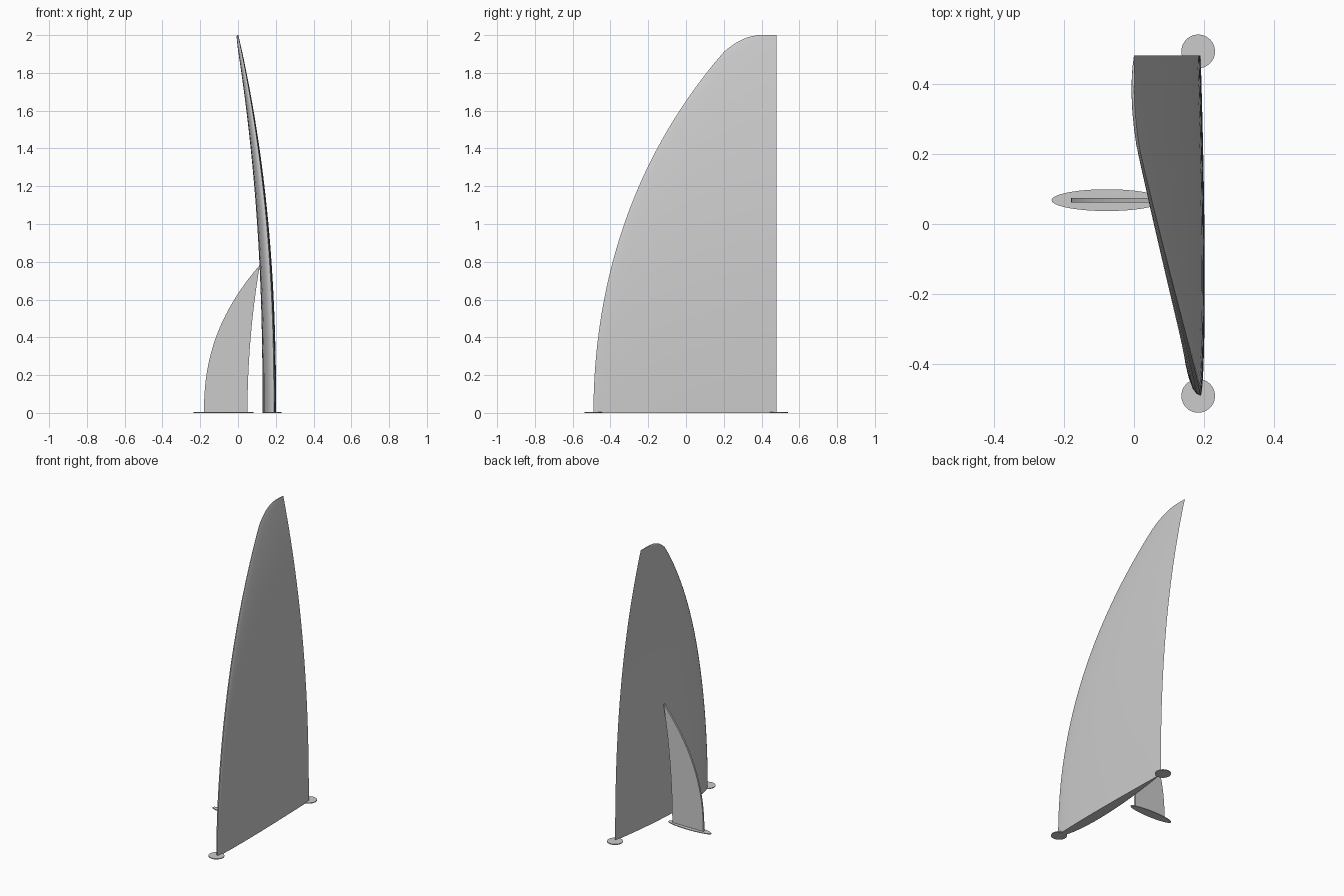
import bpy, bmesh, math

cube = bpy.data.objects.get("Cube")
if cube:
    bpy.data.objects.remove(cube)

HEIGHT = 2.0
TRAIL_Y = 0.48
BASE_X = 0.19
SHOULDER = 1.91

grey = bpy.data.materials.new("light_grey")
grey.use_nodes = True
grey.diffuse_color = (0.6, 0.6, 0.6, 1)
grey.node_tree.nodes["Principled BSDF"].inputs["Base Color"].default_value = (0.6, 0.6, 0.6, 1)


def loft(name, rings, smooth=False):
    """Skin a stack of closed rings and cap both ends."""
    bm = bmesh.new()
    loops = [[bm.verts.new(p) for p in ring] for ring in rings]
    for low, high in zip(loops, loops[1:]):
        for i in range(len(low)):
            j = (i + 1) % len(low)
            bm.faces.new((low[i], low[j], high[j], high[i]))
    bm.faces.new(loops[0][::-1])
    bm.faces.new(loops[-1])
    bmesh.ops.recalc_face_normals(bm, faces=bm.faces)
    mesh = bpy.data.meshes.new(name)
    bm.to_mesh(mesh)
    bm.free()
    mesh.materials.append(grey)
    obj = bpy.data.objects.new(name, mesh)
    bpy.context.collection.objects.link(obj)
    if smooth:
        bpy.ops.object.select_all(action="DESELECT")
        obj.select_set(True)
        bpy.context.view_layer.objects.active = obj
        bpy.ops.object.shade_smooth_by_angle(angle=math.radians(35))
    return obj


# Tall sail: a wing section that shortens and leans sideways as it rises
def leading_y(z):
    if z < SHOULDER:
        return -0.49 + 0.153 * z**2 + 0.0098 * z**4
    return 0.4 - 0.2 * math.sqrt((HEIGHT - z) / (HEIGHT - SHOULDER))


def sail_ring(z, steps=20):
    front = leading_y(z)
    chord = TRAIL_Y - front
    x = BASE_X * (1 - (z / HEIGHT) ** 2.3)

    def point(k, bulge):
        c = (1 - math.cos(math.pi * k / steps)) / 2
        swell = 2.6 * math.sqrt(c) * (1 - c)
        return (x + bulge * swell * chord, front + c * chord, z)

    outer = [point(k, 0.012) for k in range(steps + 1)]
    inner = [point(k, -0.062) for k in range(steps - 1, 0, -1)]
    return outer + inner


heights = [SHOULDER * i / 32 for i in range(32)]
heights += [HEIGHT - (HEIGHT - SHOULDER) * (1 - i / 12) ** 2 for i in range(13)]
loft("tall_sail", [sail_ring(z) for z in heights], smooth=True)


# Small fin: a thin upright plate with two curved edges
def fin_ring(t):
    left = -0.18 + 0.293 * t**2.3
    right = 0.05 + 0.065 * t**2
    z = 0.78 * t
    return [(left, 0.062, z), (right, 0.062, z), (right, 0.074, z), (left, 0.074, z)]


loft("small_fin", [fin_ring(i / 24) for i in range(25)], smooth=True)


# Flat foot plates
def foot(name, x, y, rx, ry):
    angles = [2 * math.pi * i / 48 for i in range(48)]
    rings = [[(x + rx * math.cos(a), y + ry * math.sin(a), z) for a in angles]
             for z in (0, 0.005)]
    loft(name, rings, smooth=True)


foot("front_foot", 0.183, -0.49, 0.048, 0.048)
foot("back_foot", 0.183, 0.492, 0.048, 0.048)
foot("fin_foot", -0.077, 0.068, 0.158, 0.031)
